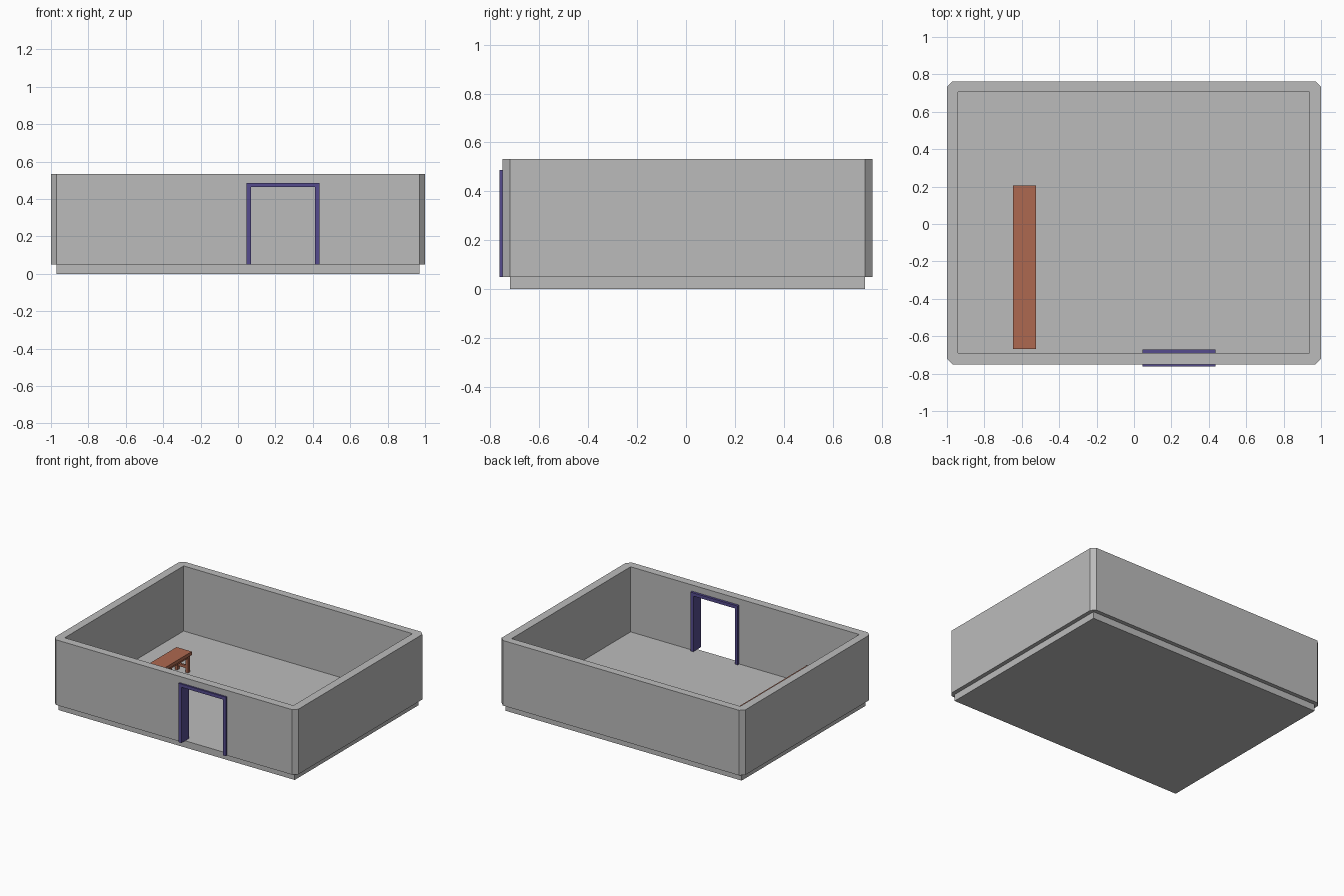
import bpy, bmesh

if "Cube" in bpy.data.objects:
    bpy.data.objects.remove(bpy.data.objects["Cube"])


def material(name, rgb):
    m = bpy.data.materials.new(name)
    m.diffuse_color = (*rgb, 1)
    m.use_nodes = True
    m.node_tree.nodes["Principled BSDF"].inputs["Base Color"].default_value = m.diffuse_color
    return m


GREY = material("concrete grey", (0.50, 0.50, 0.50))
WOOD = material("red brown wood", (0.42, 0.14, 0.08))
PURPLE = material("dark purple", (0.09, 0.07, 0.27))


def box(name, x, y, z, mat, corner=0):
    """Box from (min, max) ranges, with optional chamfered vertical edges."""
    bm = bmesh.new()
    bmesh.ops.create_cube(bm, size=1)
    for v in bm.verts:
        v.co = [r[0] if c < 0 else r[1] for c, r in zip(v.co, (x, y, z))]
    if corner:
        edges = [e for e in bm.edges
                 if abs(e.verts[0].co.z - e.verts[1].co.z) > 1e-4]
        bmesh.ops.bevel(bm, geom=edges, offset=corner, segments=1,
                        affect='EDGES')
    me = bpy.data.meshes.new(name)
    bm.to_mesh(me)
    bm.free()
    me.materials.append(mat)
    ob = bpy.data.objects.new(name, me)
    bpy.context.collection.objects.link(ob)
    return ob


def cut(target, cutter):
    """Subtract the cutter, apply the result and remove the cutter."""
    cutter.hide_render = True
    mod = target.modifiers.new("cut", 'BOOLEAN')
    mod.operation = 'DIFFERENCE'
    mod.solver = 'EXACT'
    mod.object = cutter
    bpy.context.view_layer.objects.active = target
    bpy.ops.object.modifier_apply(modifier=mod.name)
    bpy.data.objects.remove(cutter)


# Foundation slab, slightly inset from the walls
box("floor_slab", (-0.97, 0.97), (-0.72, 0.733), (0, 0.05), GREY)

# Walls with chamfered outer corners, hollowed for room and doorway
walls = box("walls", (-1, 1), (-0.75, 0.763), (0.05, 0.533), GREY, 0.03)
cut(walls, box("room_cutter", (-0.94, 0.938), (-0.69, 0.705), (-0.1, 0.7), GREY))
cut(walls, box("door_cutter", (0.06, 0.42), (-0.9, -0.6), (-0.1, 0.475), GREY))

# Door frame through the full wall thickness
DY = (-0.763, -0.672)
box("door_jamb_left", (0.046, 0.07), DY, (0.05, 0.463), PURPLE)
box("door_jamb_right", (0.411, 0.435), DY, (0.05, 0.463), PURPLE)
box("door_lintel", (0.046, 0.435), DY, (0.463, 0.487), PURPLE)

# Long workbench top
X0, X1, Y0, Y1 = -0.648, -0.523, -0.668, 0.205
box("bench_top", (X0, X1), (Y0, Y1), (0.175, 0.2), WOOD)

# Bench legs in pairs, each pair tied by cross rails
LEG, PAIRS = 0.022, 5
for i in range(PAIRS):
    y = Y0 + 0.01 + i * (Y1 - Y0 - 0.02 - LEG) / (PAIRS - 1)
    ys = (y, y + LEG)
    for side, x in (("left", X0 + 0.008), ("right", X1 - 0.008 - LEG)):
        box(f"bench_leg_{side}_{i}", (x, x + LEG), ys, (0.05, 0.175), WOOD)
    for tag, z in (("low", 0.08), ("high", 0.155)):
        box(f"bench_cross_rail_{tag}_{i}", (X0 + 0.03, X1 - 0.03),
            (y + 0.004, y + LEG - 0.004), (z, z + 0.02), WOOD)

# Long rails under the bench top
for side, x in (("left", X0 + 0.013), ("right", X1 - 0.025)):
    box(f"bench_long_rail_{side}", (x, x + 0.012), (Y0 + 0.02, Y1 - 0.02),
        (0.155, 0.175), WOOD)
